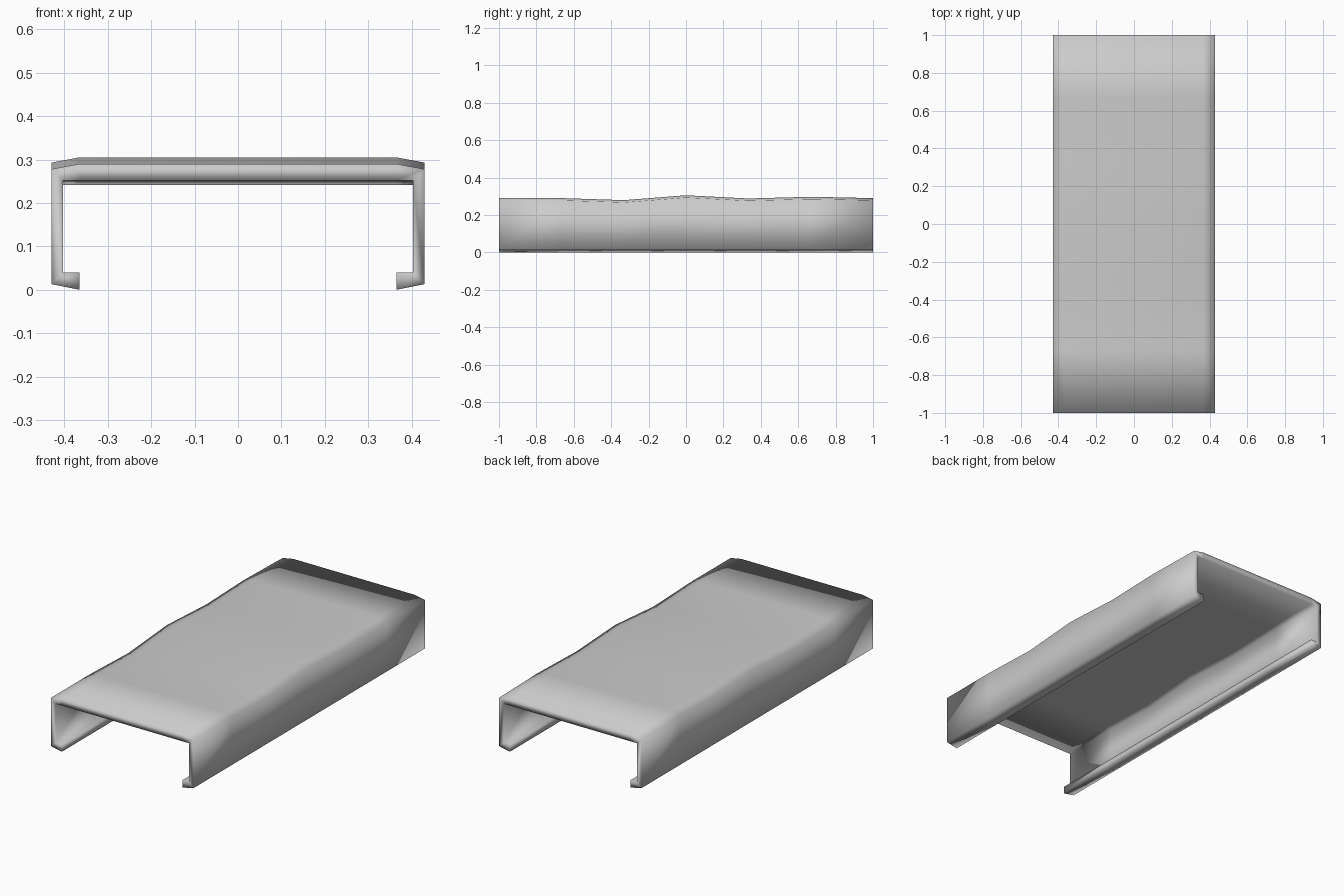
import bpy, bmesh

if "Cube" in bpy.data.objects:
    bpy.data.objects.remove(bpy.data.objects["Cube"])

# Ridge height at evenly spaced stations along the length (front to back)
ridge = [0.29, 0.29, 0.279, 0.305, 0.288, 0.297, 0.29]


def section(h):
    """Outer and inner outline of the open channel, right lip to left lip."""
    outer = [(0.365, 0.0), (0.43, 0.013), (0.43, h - 0.012), (0.365, h)]
    inner = [(0.365, 0.04), (0.403, 0.04), (0.403, h - 0.038), (0.365, h - 0.038)]
    mirror = lambda pts: pts + [(-x, z) for x, z in reversed(pts)]
    return mirror(outer) + mirror(inner)[::-1]


# Sweep the section along y
bm = bmesh.new()
steps = len(ridge) - 1
rings = [[bm.verts.new((x, -1 + 2 * i / steps, z)) for x, z in section(h)]
         for i, h in enumerate(ridge)]
n = len(rings[0])
for a, b in zip(rings, rings[1:]):
    for k in range(n):
        j = (k + 1) % n
        bm.faces.new((a[k], a[j], b[j], b[k]))

# Thickness faces closing both ends
for r in (rings[0], rings[-1]):
    for k in range(n // 2 - 1):
        bm.faces.new((r[k], r[k + 1], r[n - 2 - k], r[n - 1 - k]))
bmesh.ops.recalc_face_normals(bm, faces=bm.faces)

mesh = bpy.data.meshes.new("channel_cover")
bm.to_mesh(mesh)
bm.free()
mesh.shade_smooth()
cover = bpy.data.objects.new("channel_cover", mesh)
bpy.context.collection.objects.link(cover)
